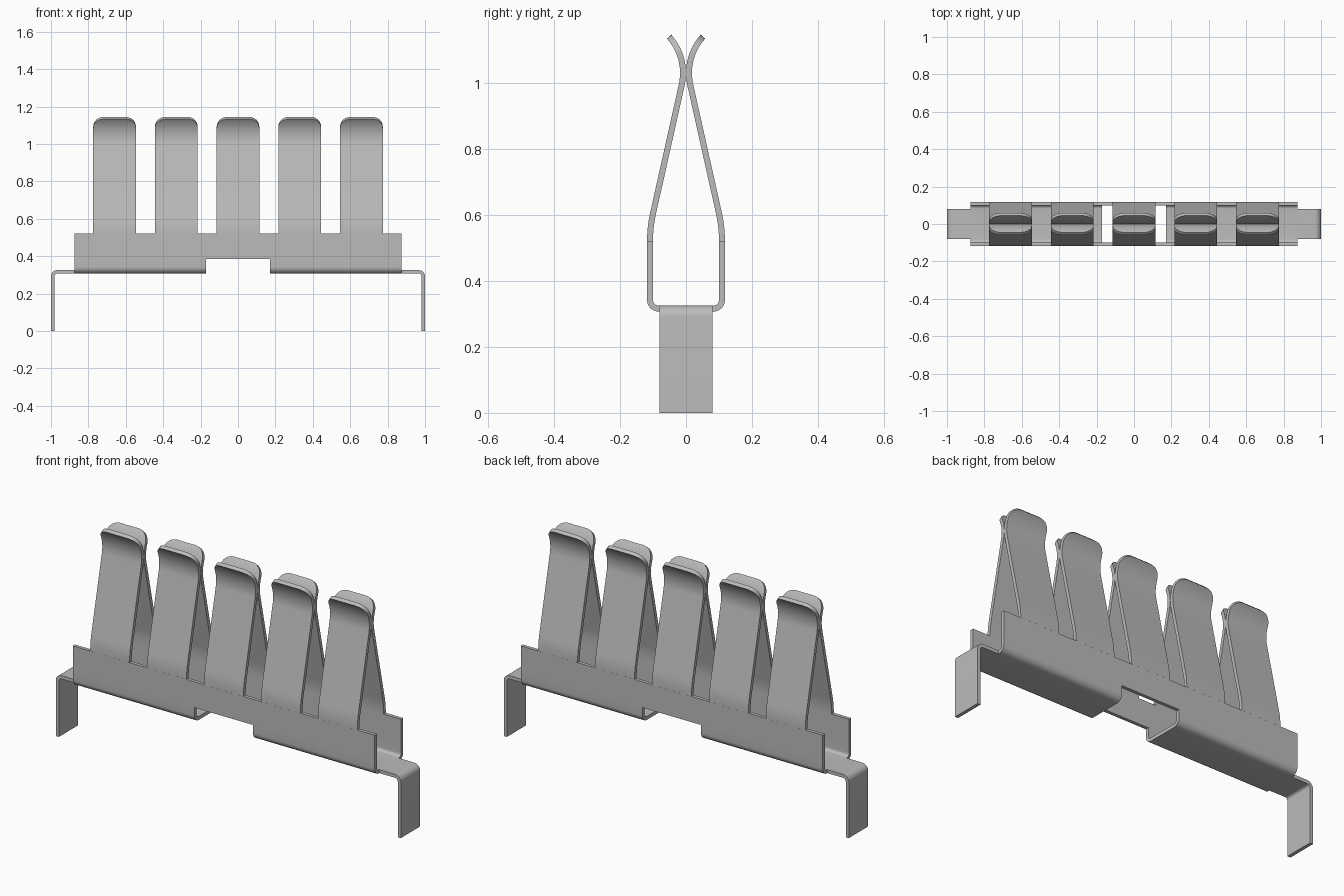
import bpy
import bmesh
from math import sin, cos, radians, sqrt, pi

cube = bpy.data.objects.get("Cube")
if cube:
    bpy.data.objects.remove(cube, do_unlink=True)

THICK = 0.018       # sheet gauge
WALL_Y = 0.109      # wall centre line
FLOOR_Z = 0.316     # floor centre line
WALL_TOP = 0.52

steel = bpy.data.materials.new("grey steel")
steel.use_nodes = True
colour = (0.5, 0.5, 0.5, 1)
steel.diffuse_color = colour
steel.node_tree.nodes["Principled BSDF"].inputs["Base Color"].default_value = colour


def sheet(name, rows, keep=lambda centre: True):
    """Skin rows of points into a sheet and give it the gauge thickness."""
    bm = bmesh.new()
    grid = [[bm.verts.new(p) for p in row] for row in rows]
    for a, b in zip(grid, grid[1:]):
        for i in range(len(a) - 1):
            bm.faces.new((a[i], a[i + 1], b[i + 1], b[i]))
    bad = [f for f in bm.faces if not keep(f.calc_center_median())]
    bmesh.ops.delete(bm, geom=bad, context='FACES')
    bmesh.ops.recalc_face_normals(bm, faces=bm.faces)
    mesh = bpy.data.meshes.new(name)
    bm.to_mesh(mesh)
    bm.free()
    mesh.materials.append(steel)
    obj = bpy.data.objects.new(name, mesh)
    bpy.context.collection.objects.link(obj)
    bpy.ops.object.select_all(action='DESELECT')
    obj.select_set(True)
    bpy.context.view_layer.objects.active = obj
    mod = obj.modifiers.new("gauge", 'SOLIDIFY')
    mod.thickness = THICK
    mod.offset = 0
    mod.use_even_offset = True
    bpy.ops.object.modifier_apply(modifier=mod.name)
    bpy.ops.object.shade_smooth_by_angle(angle=radians(35))
    return obj


def arc(cu, cv, r, start, end, steps):
    return [(cu + r * cos(start + (end - start) * i / steps),
             cv + r * sin(start + (end - start) * i / steps)) for i in range(steps + 1)]


# Channel: U section with a notch through the middle of the floor
R = 0.026
half = [(WALL_Y, WALL_TOP), (WALL_Y, 0.385)]
half += arc(WALL_Y - R, FLOOR_Z + R, R, 0, -pi / 2, 8)
section = half + [(-y, z) for y, z in reversed(half)]
columns = (-0.875, -0.17, 0.17, 0.875)
sheet("channel", [[(x, y, z) for x in columns] for y, z in section],
      lambda c: abs(c.x) > 0.1 or c.z > 0.385)

# End legs: floor tabs folded down to the ground
R = 0.024
fold = [(0.875, FLOOR_Z)]
fold += arc(1 - THICK / 2 - R, FLOOR_Z - R, R, pi / 2, 0, 8) + [(1 - THICK / 2, 0)]
for side, label in ((1, "left"), (-1, "right")):
    sheet(label + "_leg", [[(side * x, y, z) for y in (-0.08, 0.08)] for x, z in fold])

# Spring finger profile: (y, z, half width) from the wall up to the flared lip
LEAN, FLARE = radians(12.6), radians(42)
LOW_R, LIP_R = 0.39, 0.165
WIDTH, CORNER = 0.114, 0.06
profile = [(y, z, WIDTH) for y, z in arc(WALL_Y - LOW_R, WALL_TOP, LOW_R, 0, LEAN, 6)]
lip_angles = [-LEAN + (FLARE - CORNER / LIP_R + LEAN) * i / 7 for i in range(7)]
lip_angles += [FLARE - CORNER * (1 - sin(i * pi / 16)) / LIP_R for i in range(9)]
for a in lip_angles:
    inset = max(0, CORNER - LIP_R * (FLARE - a))
    width = WIDTH - CORNER + sqrt(max(0, CORNER ** 2 - inset ** 2))
    profile.append((THICK / 2 + LIP_R * (1 - cos(a)), 1.029 + LIP_R * sin(a), width))

# Five facing pairs of fingers
for n in range(5):
    x = (n - 2) * 0.33
    for side, label in ((-1, "front"), (1, "back")):
        sheet(f"{label}_finger_{n + 1}",
              [[(x - w, side * y, z), (x + w, side * y, z)] for y, z, w in profile])
